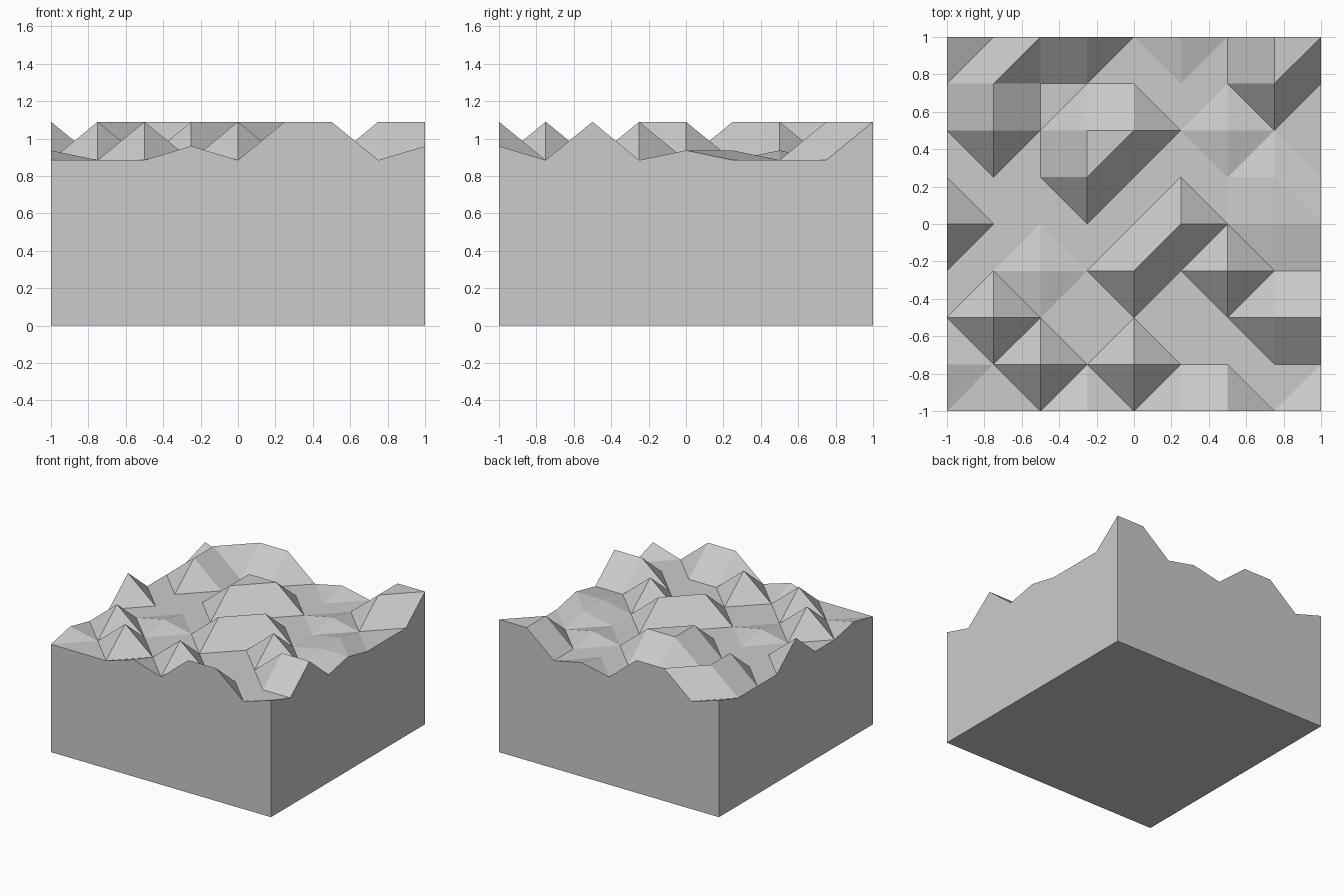
import bpy, bmesh

if "Cube" in bpy.data.objects:
    bpy.data.objects.remove(bpy.data.objects["Cube"])

# Height levels: low ground, two small rises, peaks
LEVEL = {"L": 0.885, "m": 0.937, "n": 0.96, "H": 1.09}

# Height map, front row (y=-1) to back row (y=1), left to right
ROWS = ["LLLnLHHLn",
        "mLHLHLLLL",
        "LHLLLLLHH",
        "LLmLHLHLL",
        "HLLLLHLmm",
        "LLLHLLLmL",
        "LHLHHLmLL",
        "LHLLLLLHL",
        "nLHHLmLHH"]
STEP = 0.25
N = len(ROWS)

bm = bmesh.new()

# Terrain top: each cell is split along its flatter diagonal
grid = [[bm.verts.new((-1 + i * STEP, -1 + j * STEP, LEVEL[c]))
         for i, c in enumerate(row)] for j, row in enumerate(ROWS)]
for j in range(N - 1):
    for i in range(N - 1):
        a, b = grid[j][i], grid[j][i + 1]
        d, c = grid[j + 1][i], grid[j + 1][i + 1]
        if abs(a.co.z - c.co.z) <= abs(b.co.z - d.co.z):
            tris = (a, b, c), (a, c, d)
        else:
            tris = (a, b, d), (b, c, d)
        for t in tris:
            bm.faces.new(t)

# Side walls: rim dropped to the ground, then a flat base
rim = (grid[0][:-1] + [r[-1] for r in grid[:-1]]
       + grid[-1][:0:-1] + [r[0] for r in grid[:0:-1]])
foot = [bm.verts.new((v.co.x, v.co.y, 0)) for v in rim]
for k in range(len(rim)):
    n = (k + 1) % len(rim)
    bm.faces.new((foot[k], foot[n], rim[n], rim[k]))
bm.faces.new(foot[::-1])
bmesh.ops.recalc_face_normals(bm, faces=bm.faces[:])

mesh = bpy.data.meshes.new("terrain_block")
bm.to_mesh(mesh)
bm.free()
bpy.context.collection.objects.link(bpy.data.objects.new("terrain_block", mesh))
